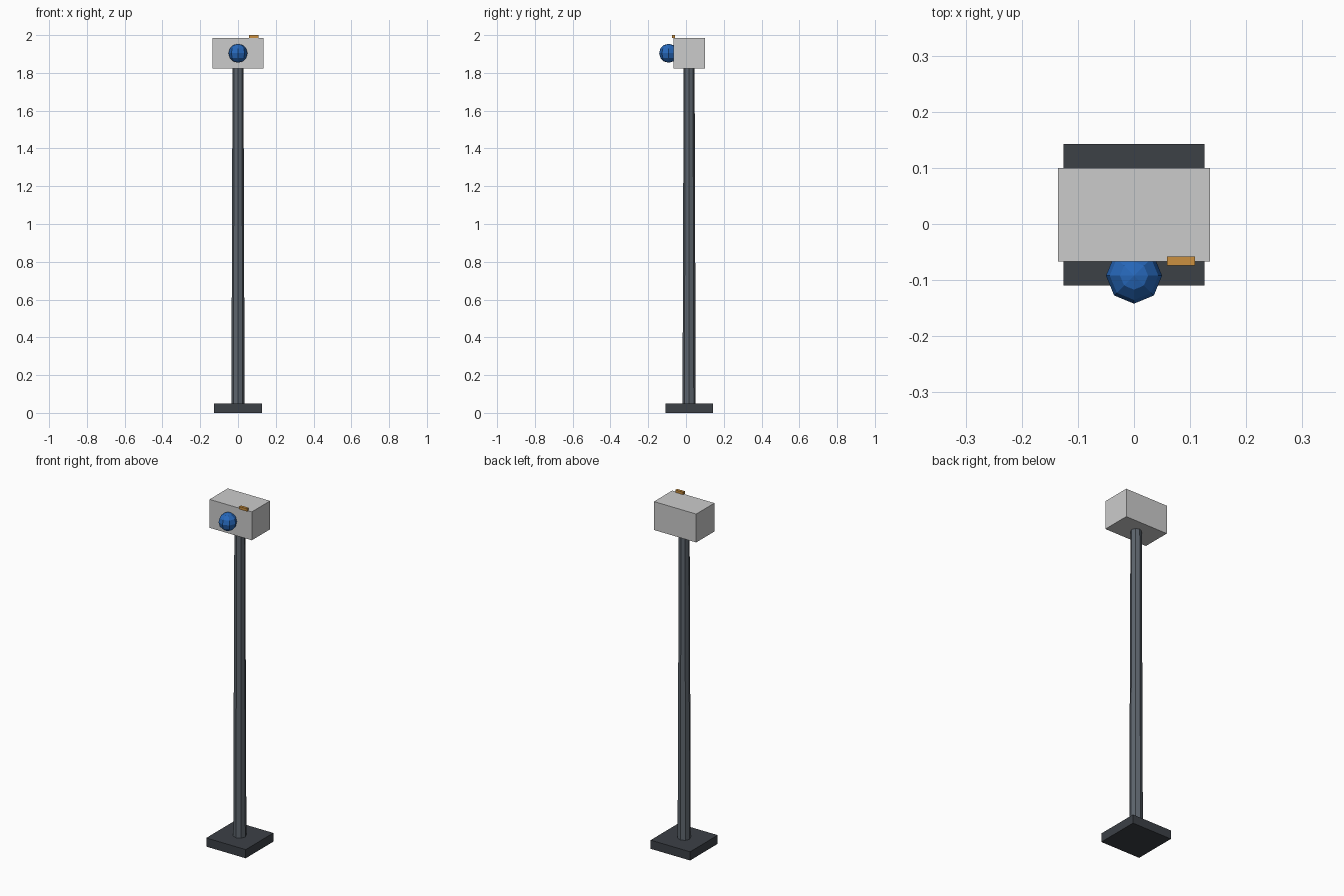
import bpy

if "Cube" in bpy.data.objects:
    bpy.data.objects.remove(bpy.data.objects["Cube"])

CY = 0.0165  # post axis in y


def finish(name, color=None):
    ob = bpy.context.object
    ob.name = name
    if color:
        mat = bpy.data.materials.new(name + "_color")
        mat.diffuse_color = (*color, 1)
        mat.use_nodes = True
        mat.node_tree.nodes["Principled BSDF"].inputs["Base Color"].default_value = mat.diffuse_color
        ob.data.materials.append(mat)
    return ob


def box(name, x, y, z, color=None):
    """Box from (min, max) ranges on each axis."""
    loc = [(r[0] + r[1]) / 2 for r in (x, y, z)]
    bpy.ops.mesh.primitive_cube_add(size=1, location=loc)
    ob = finish(name, color)
    ob.scale = [r[1] - r[0] for r in (x, y, z)]
    bpy.ops.object.transform_apply(location=False, rotation=False, scale=True)
    return ob


DARK = (0.045, 0.052, 0.062)
STEEL = (0.11, 0.13, 0.155)

# Square foot plate
box("base_plate", (-0.126, 0.126), (CY - 0.126, CY + 0.126), (0, 0.05), DARK)

# Tapered octagonal post
bpy.ops.mesh.primitive_cone_add(vertices=8, radius1=0.035, radius2=0.029,
                                depth=1.79, location=(0, CY, 0.04 + 1.79 / 2))
finish("post", STEEL)

# Housing at the top
box("housing", (-0.135, 0.135), (CY - 0.083, CY + 0.083), (1.822, 1.986))

# Faceted blue lens half sunk in the front
bpy.ops.mesh.primitive_uv_sphere_add(segments=8, ring_count=6, radius=0.05,
                                     location=(0, -0.092, 1.904))
finish("lens", (0.02, 0.14, 0.5))

# Small indicator on the top front edge
box("indicator", (0.059, 0.109), (-0.074, -0.058), (1.984, 2.0), (0.6, 0.28, 0.05))
